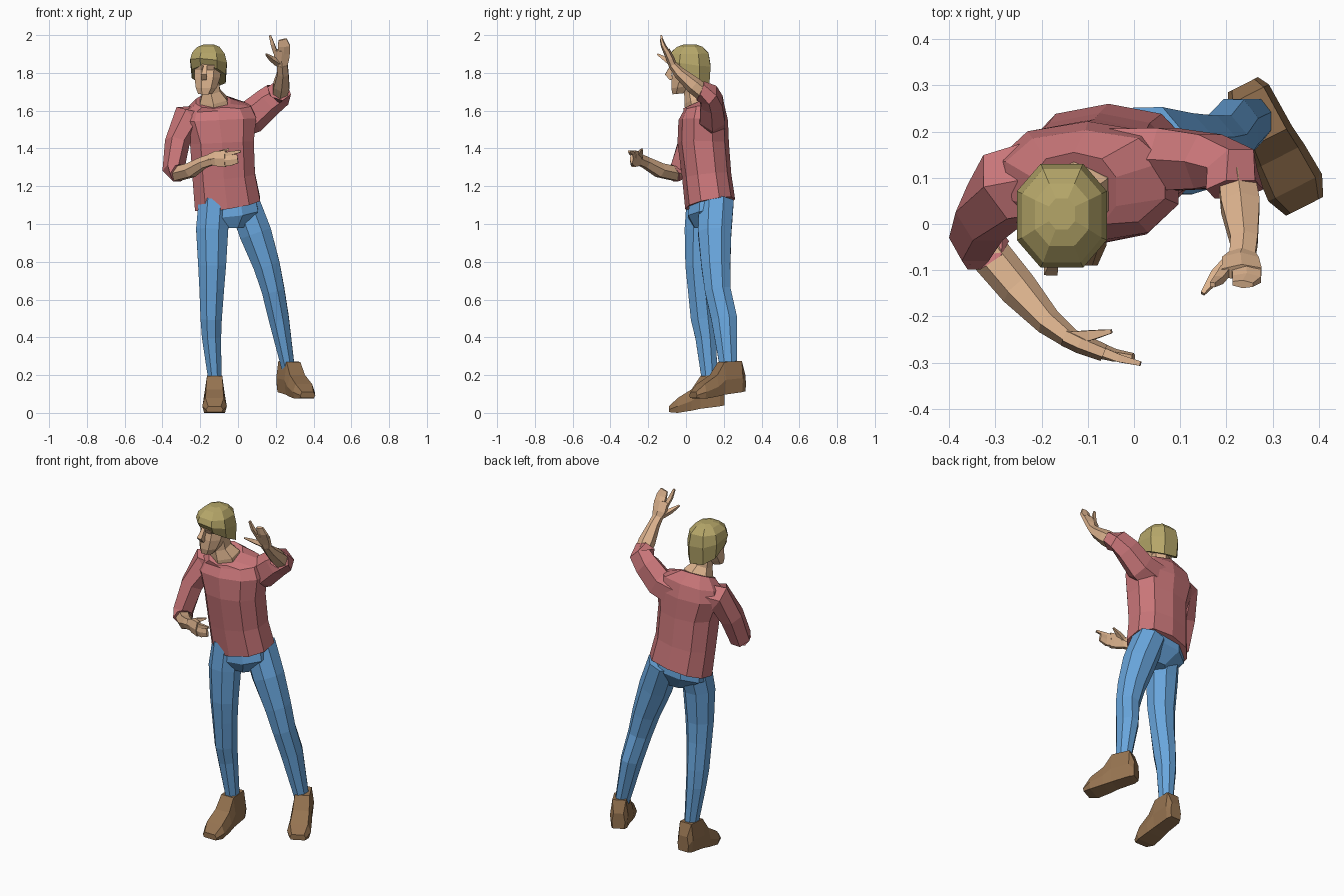
import bpy, bmesh
from math import sin, cos, pi, copysign
from mathutils import Vector as V


def material(name, rgb):
    m = bpy.data.materials.new(name)
    m.diffuse_color = (*rgb, 1)
    return m


RED = material("shirt_red", (0.58, 0.18, 0.19))
BLUE = material("jeans_blue", (0.14, 0.38, 0.72))
SKIN = material("skin", (0.72, 0.45, 0.27))
HAIR = material("hair_blond", (0.46, 0.38, 0.14))
BROWN = material("shoe_brown", (0.30, 0.17, 0.08))


def skin_rings(bm, rings):
    """Bridge point rings with quads and cap both ends."""
    vs = [[bm.verts.new(p) for p in r] for r in rings]
    n = len(vs[0])
    for a, b in zip(vs, vs[1:]):
        for i in range(n):
            bm.faces.new((a[i], a[(i + 1) % n], b[(i + 1) % n], b[i]))
    bm.faces.new(vs[0][::-1])
    bm.faces.new(vs[-1])


def finish(name, bm, mat):
    bmesh.ops.recalc_face_normals(bm, faces=bm.faces)
    me = bpy.data.meshes.new(name)
    bm.to_mesh(me)
    bm.free()
    me.materials.append(mat)
    ob = bpy.data.objects.new(name, me)
    bpy.context.collection.objects.link(ob)
    return ob


def oval(c, u, v, n, pw=1.0):
    def f(x):
        return copysign(abs(x) ** pw, x)
    return [c + u * f(cos(2 * pi * (i + .5) / n)) + v * f(sin(2 * pi * (i + .5) / n))
            for i in range(n)]


def tube(bm, path, n, side):
    """Path of (x, y, z, half width, half depth); rings stand square to the path."""
    pts = [V(p[:3]) for p in path]
    rings = []
    for i, p in enumerate(path):
        t = (pts[min(i + 1, len(pts) - 1)] - pts[max(i - 1, 0)]).normalized()
        u = V(side) - t * V(side).dot(t)
        u.normalize()
        rings.append(oval(pts[i], u * p[3], t.cross(u) * p[4], n))
    skin_rings(bm, rings)


def limb(name, path, mat, side=(1, 0, 0), n=6):
    bm = bmesh.new()
    tube(bm, path, n, side)
    return finish(name, bm, mat)


def stack(name, levels, mat, n, pw=1.0):
    """Levels of (x, y, z, rx, ry, slope in x, slope in y)."""
    bm = bmesh.new()
    skin_rings(bm, [oval(V(l[:3]), V((1, 0, l[5])) * l[3], V((0, 1, l[6])) * l[4], n, pw)
                    for l in levels])
    return finish(name, bm, mat)


# Shirt body
stack("shirt", [(-.055, .128, 1.105, .180, .132, .15, .2),
                (-.075, .110, 1.25, .172, .130, .1, .1),
                (-.085, .091, 1.43, .176, .136, .05, 0),
                (-.100, .091, 1.55, .205, .131, .05, 0),
                (-.105, .095, 1.615, .180, .108, .08, .15),
                (-.130, .070, 1.650, .095, .085, 0, .45)], RED, 10, .85)

# Sleeves
limb("sleeve_lowered", [(-.18, .11, 1.54, .095, .085), (-.275, .08, 1.555, .088, .082),
                        (-.322, .025, 1.43, .075, .066), (-.342, -.03, 1.285, .066, .058),
                        (-.315, -.068, 1.268, .055, .052)], RED, (0, 1, 0))
limb("sleeve_raised", [(-.03, .125, 1.54, .095, .1), (.075, .14, 1.57, .078, .09),
                       (.16, .135, 1.645, .068, .08), (.212, .122, 1.685, .056, .075),
                       (.218, .075, 1.705, .055, .065)], RED, (0, 1, 0))

# Forearms
limb("forearm_lowered", [(-.325, -.05, 1.265, .042, .045), (-.25, -.14, 1.285, .043, .042),
                         (-.185, -.212, 1.325, .034, .030), (-.135, -.25, 1.343, .034, .022)],
     SKIN, (0, 0, 1))
limb("forearm_raised", [(.222, .095, 1.69, .045, .045), (.230, .04, 1.735, .048, .045),
                        (.238, -.035, 1.80, .034, .032), (.234, -.074, 1.845, .032, .022)], SKIN)


def hand(name, wrist, fwd, thumb, palm, curl):
    """Palm, a free forefinger, three fingers held together and a spread thumb."""
    w, F, S, N = V(wrist), V(fwd).normalized(), V(thumb), V(palm)

    def p(f, s, n, a, b):
        return (*(w + F * f + S * s + N * n), a, b)
    bm = bmesh.new()
    tube(bm, [p(0, 0, 0, .032, .022), p(.035, .002, 0, .046, .022),
              p(.09, -.005, .004, .05, .019)], 6, S)
    tube(bm, [p(.075, .03, .004, .016, .014), p(.125, .042, .008, .014, .012),
              p(.172, .052, curl, .008, .007)], 4, S)
    tube(bm, [p(.075, -.014, .004, .036, .018), p(.115, -.018, .01, .036, .014),
              p(.152, -.012, curl + .006, .026, .009)], 6, S)
    tube(bm, [p(.015, .02, .005, .022, .018), p(.05, .055, .028, .016, .015),
              p(.085, .08, .055, .006, .006)], 4, S)
    finish(name, bm, SKIN)


hand("hand_lowered", (-.148, -.243, 1.343), (.87, -.42, .06), (0, 0, .6), (.42, .87, 0), .018)
hand("hand_raised", (.235, -.069, 1.838), (-.08, -.36, .95), (-1, 0, 0), (0, -.94, -.33), .002)

# Neck and head
limb("neck", [(-.125, .08, 1.58, .09, .08), (-.13, .064, 1.655, .084, .076),
              (-.142, .045, 1.70, .055, .056), (-.15, .035, 1.77, .053, .058)], SKIN)
stack("head", [(-.174, -.036, 1.69, .040, .038, 0, .1),
               (-.168, -.018, 1.725, .060, .064, 0, .1),
               (-.162, .005, 1.775, .073, .086, 0, 0),
               (-.160, .012, 1.815, .076, .085, 0, 0),
               (-.158, .012, 1.84, .080, .098, 0, 0),
               (-.155, .02, 1.91, .070, .08, 0, 0)], SKIN, 8, .9)
limb("nose", [(-.172, -.072, 1.84, .012, .014), (-.180, -.094, 1.79, .021, .024),
              (-.179, -.078, 1.766, .018, .012)], SKIN, n=4)

# Hair cap, low at the nape and high over the brow
stack("hair", [(-.155, .026, 1.782, .096, .104, -.15, -.5),
               (-.156, .018, 1.855, .104, .120, -.1, -.15),
               (-.156, .018, 1.905, .092, .108, -.05, 0),
               (-.156, .02, 1.938, .062, .072, 0, 0),
               (-.156, .022, 1.950, .03, .036, 0, 0)], HAIR, 8, .85)

# Jeans
stack("jeans_hips", [(-.06, .124, 1.16, .155, .11, .1, .1),
                     (-.05, .122, 1.06, .168, .118, .1, .2),
                     (-.035, .112, .985, .075, .07, 0, .1)], BLUE, 8, .85)
limb("leg_standing", [(-.125, .095, 1.12, .09, .10), (-.137, .072, .97, .092, .086),
                      (-.137, .066, .78, .080, .075), (-.139, .074, .66, .071, .070),
                      (-.142, .09, .50, .061, .070), (-.140, .105, .40, .055, .060),
                      (-.122, .125, .17, .037, .044)], BLUE, n=8)
limb("leg_stepping", [(.03, .16, 1.12, .088, .10), (.093, .152, .95, .092, .095),
                      (.152, .158, .78, .076, .083), (.186, .168, .65, .065, .074),
                      (.216, .202, .5, .058, .074), (.267, .226, .23, .037, .048)],
     BLUE, n=8)


# Shoes: sections of (forward, sole, top, half width)
def shoe(name, x, y, z, dx, dy):
    F = V((dx, dy, 0)).normalized()
    S = V((-F.y, F.x, 0))
    rings = []
    for f, lo, hi, w in ((-.08, .04, .13, .036), (-.055, .035, .2, .05), (.048, .022, .195, .054),
                         (.095, .012, .125, .06), (.17, 0, .078, .065), (.215, .004, .035, .045)):
        mid = lo + (hi - lo) * .45
        rings.append([V((x, y, z + h)) + F * f + S * s for s, h in
                      ((-w * .85, lo), (w * .85, lo), (w, mid), (w * .75, hi),
                       (-w * .75, hi), (-w, mid))])
    bm = bmesh.new()
    skin_rings(bm, rings)
    finish(name, bm, BROWN)


shoe("shoe_standing", -.124, .125, 0, 0, -1)
shoe("shoe_stepping", .272, .23, .075, .45, -.89)
